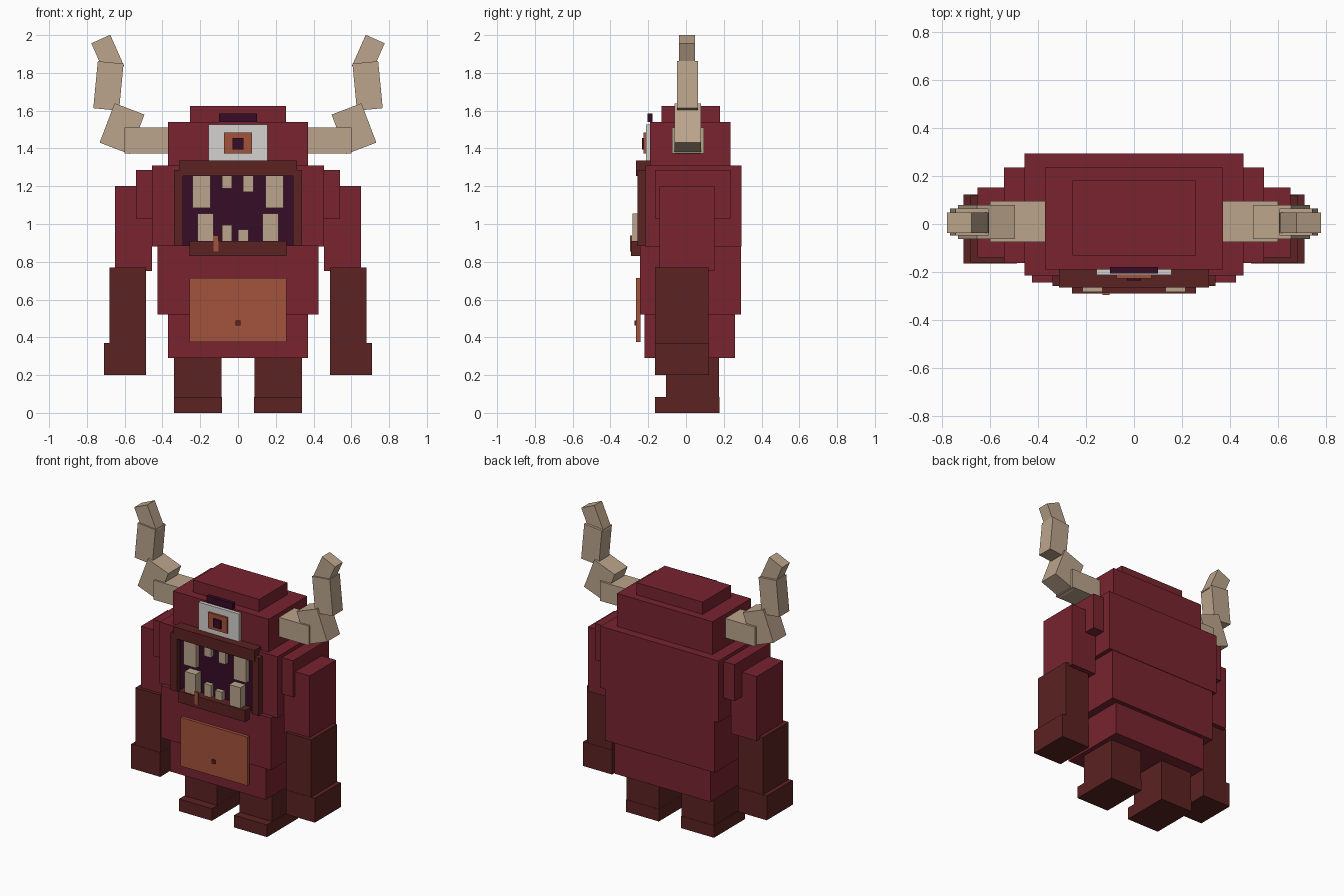
import bpy
import math

cube = bpy.data.objects.get("Cube")
if cube:
    bpy.data.objects.remove(cube, do_unlink=True)


def material(name, rgb):
    # sRGB 0-255 to linear
    col = [((c / 255 + 0.055) / 1.055) ** 2.4 for c in rgb] + [1.0]
    mat = bpy.data.materials.new(name)
    mat.use_nodes = True
    mat.diffuse_color = col
    bsdf = mat.node_tree.nodes["Principled BSDF"]
    bsdf.inputs["Base Color"].default_value = col
    bsdf.inputs["Roughness"].default_value = 0.9
    return mat


RED = material("crimson hide", (120, 36, 47))
BROWN = material("dark brown hide", (92, 34, 34))
ORANGE = material("rust orange", (164, 82, 60))
PURPLE = material("dark purple", (54, 12, 38))
BONE = material("bone", (188, 165, 140))
WHITE = material("eye white", (212, 210, 208))


def box(name, x, y, z, mat, tilt=0):
    """Box from (min, max) ranges, tilted counterclockwise as seen from the front."""
    ranges = (x, y, z)
    bpy.ops.mesh.primitive_cube_add(
        size=1, location=[(a + b) / 2 for a, b in ranges],
        rotation=(0, -math.radians(tilt), 0))
    obj = bpy.context.object
    obj.name = name
    obj.scale = [b - a for a, b in ranges]
    obj.data.materials.append(mat)
    return obj


def middle(name, half, y, z, mat):
    return box(name, (-half, half), y, z, mat)


def pair(name, x, y, z, mat, tilt=0):
    box("left_" + name, x, y, z, mat, tilt)
    box("right_" + name, (-x[1], -x[0]), y, z, mat, -tilt)


# Trunk and head
middle("hips", 0.37, (-0.22, 0.26), (0.29, 0.53), RED)
middle("belly", 0.425, (-0.243, 0.29), (0.52, 0.885), RED)
middle("chest", 0.455, (-0.215, 0.293), (0.88, 1.31), RED)
middle("head", 0.37, (-0.19, 0.235), (1.3, 1.54), RED)
middle("crown", 0.255, (-0.13, 0.18), (1.53, 1.625), RED)
middle("belly_patch", 0.258, (-0.265, -0.24), (0.375, 0.715), ORANGE)
middle("navel", 0.013, (-0.273, -0.264), (0.463, 0.489), BROWN)

# Arms
pair("shoulder", (0.44, 0.54), (-0.163, 0.235), (1.03, 1.285), RED)
pair("upper_arm", (0.455, 0.652), (-0.14, 0.152), (0.75, 1.2), RED)
pair("forearm", (0.487, 0.68), (-0.163, 0.12), (0.36, 0.77), BROWN)
pair("hand", (0.486, 0.71), (-0.165, 0.122), (0.2, 0.37), BROWN)

# Legs
pair("leg", (0.087, 0.338), (-0.105, 0.175), (0.08, 0.3), BROWN)
pair("foot", (0.086, 0.34), (-0.165, 0.177), (0, 0.085), BROWN)

# Mouth
middle("mouth_cavity", 0.295, (-0.224, -0.21), (0.88, 1.27), PURPLE)
middle("upper_lip", 0.312, (-0.265, -0.185), (1.255, 1.335), BROWN)
middle("lower_lip", 0.258, (-0.29, -0.21), (0.83, 0.91), BROWN)
pair("mouth_corner", (0.29, 0.34), (-0.258, -0.2), (0.883, 1.285), BROWN)
box("lip_ring", (-0.13, -0.102), (-0.296, -0.285), (0.855, 0.94), ORANGE)

# Teeth
pair("upper_fang", (0.145, 0.242), (-0.255, -0.22), (1.085, 1.256), BONE)
pair("lower_fang", (0.13, 0.215), (-0.282, -0.22), (0.9, 1.055), BONE)
for name, x, z in (
        ("upper_tooth_a", -0.058, (1.188, 1.256)),
        ("upper_tooth_b", 0.054, (1.17, 1.256)),
        ("lower_tooth_a", -0.058, (0.9, 0.995)),
        ("lower_tooth_b", 0.028, (0.9, 0.97))):
    box(name, (x - 0.027, x + 0.027), (-0.255, -0.22), z, BONE)

# Eye
middle("eyeball", 0.157, (-0.213, -0.18), (1.335, 1.528), WHITE)
middle("iris", 0.073, (-0.226, -0.21), (1.373, 1.484), ORANGE)
middle("pupil", 0.03, (-0.234, -0.224), (1.395, 1.455), PURPLE)
middle("eyebrow", 0.1, (-0.205, -0.178), (1.54, 1.585), PURPLE)

# Horns: stacked blocks given as centre, width, height, depth range and tilt
for i, (cx, cz, w, h, y, tilt) in enumerate((
        (0.475, 1.442, 0.25, 0.136, (-0.075, 0.095), 0),
        (0.614, 1.505, 0.169, 0.223, (-0.062, 0.08), 20.8),
        (0.686, 1.731, 0.137, 0.25, (-0.047, 0.064), 5.5),
        (0.69, 1.897, 0.11, 0.18, (-0.037, 0.047), -24))):
    pair("horn_block_%d" % (i + 1), (cx - w / 2, cx + w / 2), y,
         (cz - h / 2, cz + h / 2), BONE, tilt)
